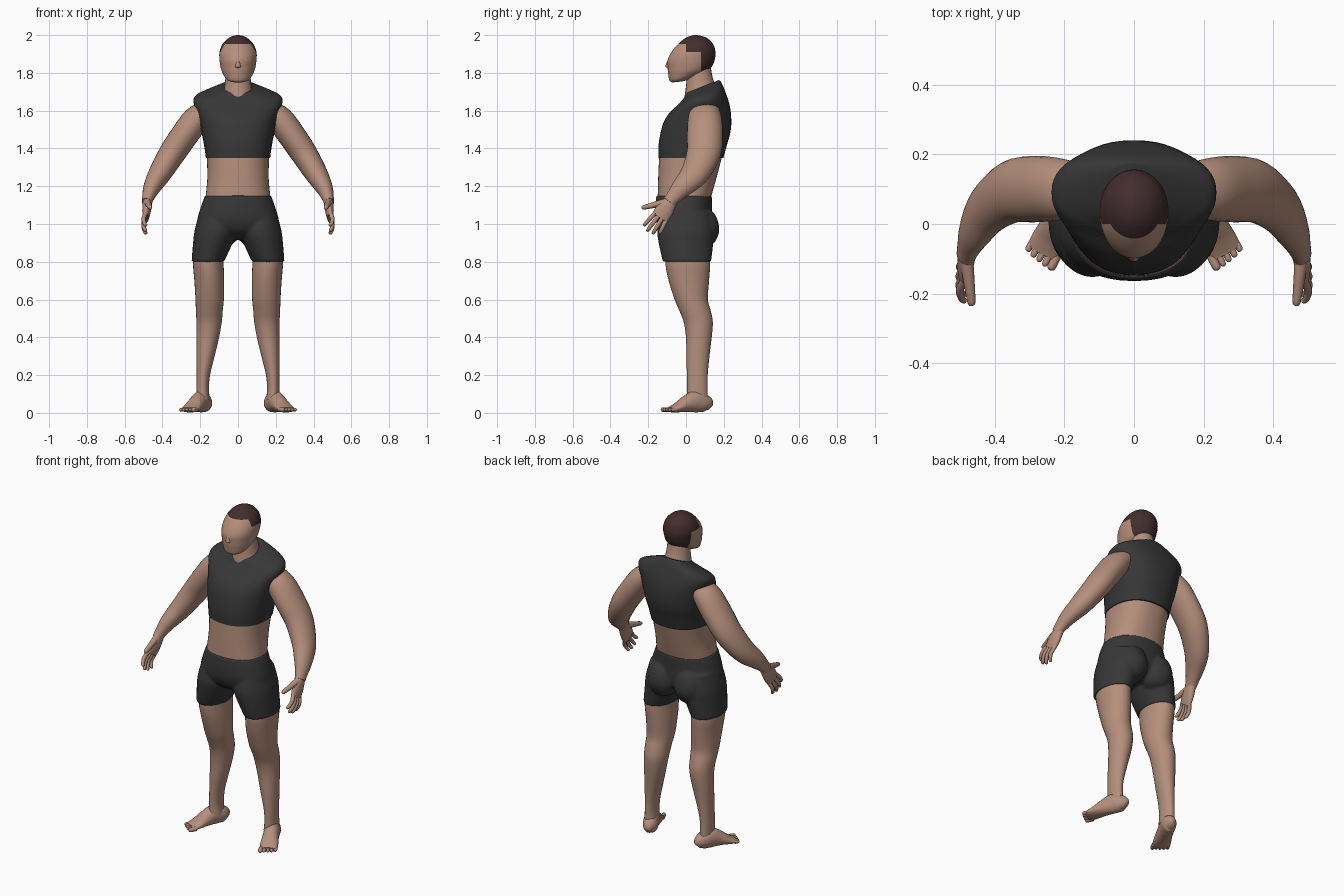
import bpy, bmesh, math
from mathutils import Vector

if "Cube" in bpy.data.objects:
    bpy.data.objects.remove(bpy.data.objects["Cube"])

X, Y, Z = Vector((1, 0, 0)), Vector((0, 1, 0)), Vector((0, 0, 1))


def material(name, rgb):
    m = bpy.data.materials.new(name)
    m.diffuse_color = (*rgb, 1)
    m.use_nodes = True
    m.node_tree.nodes["Principled BSDF"].inputs["Base Color"].default_value = m.diffuse_color
    return m


skin = material("skin", (0.46, 0.275, 0.20))
cloth = material("dark cloth", (0.038, 0.038, 0.038))
hair = material("dark brown hair", (0.055, 0.026, 0.028))


def spline(rows, steps):
    """Catmull-Rom through rows of numbers."""
    out = []
    for i in range(len(rows) - 1):
        a, b, c, d = (rows[max(i - 1, 0)], rows[i], rows[i + 1], rows[min(i + 2, len(rows) - 1)])
        for s in range(steps):
            t = s / steps
            out.append([0.5 * (2 * q + (r - p) * t + (2 * p - 5 * q + 4 * r - w) * t * t
                               + (3 * q - p - 3 * r + w) * t ** 3) for p, q, r, w in zip(a, b, c, d)])
    return out + [list(rows[-1])]


def tube(bm, rows, ref=Y, axis=None, n=24, steps=4, power=2.0):
    """Loft of ovals: rows are x, y, z, side radius, ref radius, tilt."""
    rows = spline([list(r) + [0] * (6 - len(r)) for r in rows], steps)
    rings = []
    for i, r in enumerate(rows):
        t = axis or Vector(rows[min(i + 1, len(rows) - 1)][:3]) - Vector(rows[max(i - 1, 0)][:3])
        u = t.cross(ref).normalized()
        v = u.cross(t).normalized()
        ring = []
        for k in range(n):
            a = 2 * math.pi * k / n
            c, s = math.cos(a), math.sin(a)
            c = math.copysign(abs(c) ** (2 / power), c)
            s = math.copysign(abs(s) ** (2 / power), s)
            co = Vector(r[:3]) + u * c * max(r[3], 0.001) + v * s * max(r[4], 0.001)
            co.z += r[5] * s * r[4]
            ring.append(bm.verts.new(co))
        rings.append(ring)
    for a, b in zip(rings, rings[1:]):
        for k in range(n):
            bm.faces.new((a[k], a[(k + 1) % n], b[(k + 1) % n], b[k]))
    bm.faces.new(rings[0][::-1])
    bm.faces.new(rings[-1])


def level(bm, rows, **kw):
    """Upright loft: rows are z, front y, back y, half width, tilt."""
    rows = [(0, (r[1] + r[2]) / 2, r[0], r[3], (r[2] - r[1]) / 2, *r[4:]) for r in rows]
    tube(bm, rows, axis=-Z, **kw)


def finish(name, bm, *mats, mirror=False):
    bmesh.ops.recalc_face_normals(bm, faces=bm.faces)
    me = bpy.data.meshes.new(name)
    bm.to_mesh(me)
    bm.free()
    for m in mats:
        me.materials.append(m)
    ob = bpy.data.objects.new(name, me)
    bpy.context.collection.objects.link(ob)
    bpy.context.view_layer.objects.active = ob
    bpy.ops.object.select_all(action='DESELECT')
    ob.select_set(True)
    bpy.ops.object.shade_smooth_by_angle(angle=math.radians(50))
    if mirror:
        ob.modifiers.new("mirror", 'MIRROR')
    return ob


# Head, with the hair cut along clean hairlines
bm = bmesh.new()
level(bm, [(1.752, -.07, -.02, .03, .1), (1.765, -.087, .03, .06, .1), (1.80, -.095, .10, .082),
           (1.83, -.097, .135, .092), (1.87, -.097, .152, .098), (1.91, -.077, .156, .098),
           (1.95, -.045, .145, .083), (1.98, -.01, .118, .056), (1.995, .02, .085, .028),
           (2.0, .045, .06, .008)], n=40, steps=5)
for co, no in (((0, 0, 1.953), Z), ((0, 0, 1.91), Z), ((0, 0, 1.805), Z), ((0, 0, 0), Y), ((0, .08, 0), Y)):
    bmesh.ops.bisect_plane(bm, geom=bm.verts[:] + bm.edges[:] + bm.faces[:], plane_co=co, plane_no=no)
for f in bm.faces:
    c = f.calc_center_median()
    if c.z > 1.953 or (c.y > 0 and c.z > 1.91) or (c.y > .08 and c.z > 1.805):
        f.material_index = 1
finish("head", bm, skin, hair)

# Nose ridge
bm = bmesh.new()
level(bm, [(1.825, -.09, -.08, .005), (1.832, -.108, -.08, .015), (1.85, -.104, -.08, .012),
           (1.885, -.092, -.07, .007)], n=12)
finish("nose", bm, skin)

# Neck
bm = bmesh.new()
level(bm, [(1.66, -.01, .17, .085), (1.73, 0, .155, .072), (1.78, .005, .14, .066), (1.84, .01, .13, .06)])
finish("neck", bm, skin)

# Cropped sleeveless shirt with a tilted neckline
bm = bmesh.new()
level(bm, [(1.35, -.145, .198, .17), (1.42, -.145, .217, .18), (1.48, -.135, .234, .192),
           (1.54, -.118, .24, .203), (1.60, -.085, .235, .219, .05), (1.645, -.045, .222, .236, .12),
           (1.677, -.022, .208, .226, .2), (1.70, -.01, .196, .175, .3), (1.722, -.002, .182, .105, .38),
           (1.727, .0, .172, .08, .4)], n=48, power=2.3)
finish("shirt", bm, cloth)

# Bare waist
bm = bmesh.new()
level(bm, [(1.36, -.142, .192, .166), (1.25, -.147, .163, .162), (1.14, -.15, .132, .172)], n=48, power=2.3)
finish("waist", bm, skin)

# Shorts: pelvis, buttocks and thigh tubes fused together
bm = bmesh.new()
level(bm, [(1.15, -.157, .137, .175), (1.09, -.163, .138, .197), (1.02, -.16, .14, .216),
           (.96, -.13, .13, .21), (.915, -.06, .08, .12)], n=40, power=2.2)
for s in (-1, 1):
    tube(bm, [(s * .115, 0, 1.06, .09, .13), (s * .117, 0, .97, .112, .152), (s * .133, 0, .90, .105, .145),
              (s * .16, .005, .80, .086, .128)], axis=-Z, n=32)
    tube(bm, [(s * .085, .085, 1.08, .02, .03), (s * .09, .085, 1.05, .07, .07), (s * .09, .085, .97, .09, .092),
              (s * .09, .08, .90, .07, .07), (s * .09, .07, .87, .02, .03)], axis=-Z)
ob = finish("shorts", bm, cloth)
mod = ob.modifiers.new("fuse", 'REMESH')
mod.mode, mod.voxel_size, mod.use_smooth_shade = 'VOXEL', .007, True
mod = ob.modifiers.new("soften", 'SMOOTH')
mod.factor, mod.iterations = .5, 4

# Legs
bm = bmesh.new()
tube(bm, [(.157, .008, .84, .08, .118), (.157, .01, .78, .081, .118), (.152, .015, .70, .079, .107),
          (.15, .028, .60, .075, .088), (.152, .048, .54, .071, .083), (.153, .065, .48, .067, .077),
          (.16, .068, .40, .06, .068), (.172, .063, .30, .048, .061), (.184, .06, .20, .036, .055),
          (.187, .06, .13, .033, .054), (.185, .06, .07, .036, .056)], axis=-Z, n=32)
finish("legs", bm, skin, mirror=True)

# Feet with five toes each
bm = bmesh.new()
d, n = Vector((.447, -.894, 0)), Vector((-.894, -.447, 0))
tube(bm, [(.165, .128, .03, .015, .022), (.17, .115, .042, .032, .04), (.178, .09, .052, .042, .05),
          (.197, .05, .06, .044, .058), (.22, .0, .046, .046, .044), (.24, -.04, .03, .05, .028),
          (.256, -.07, .02, .05, .018), (.264, -.085, .017, .046, .013)], ref=Z, n=24)
for i in range(5):
    k = (2 - i) * .0205
    r = .013 if i == 0 else .0095
    base = Vector((.257, -.072, .017)) + n * k
    end = (.047, .045, .041, .036, .028)[i]
    tube(bm, [(*(base + d * e), r * q, r * q) for e, q in
              ((0, 1), (end * .6, 1), (end * .9, .8), (end, .2))], ref=Z, n=10, steps=3)
finish("feet", bm, skin, mirror=True)

# Arms
bm = bmesh.new()
tube(bm, [(.16, .10, 1.61, .05, .075), (.22, .10, 1.555, .072, .09), (.285, .10, 1.468, .073, .095),
          (.35, .093, 1.372, .07, .09), (.415, .045, 1.265, .06, .075), (.455, -.02, 1.195, .046, .056),
          (.474, -.065, 1.145, .033, .04), (.482, -.09, 1.115, .027, .035)], n=28)
finish("arms", bm, skin, mirror=True)

# Hands: palm, four fingers and a thumb
bm = bmesh.new()
d, w = Vector((.1, -.55, -.83)).normalized(), Vector((0, -.83, .55))
wrist = Vector((.477, -.075, 1.13))
tube(bm, [(*(wrist + d * e), t, b) for e, t, b in
          ((0, .025, .033), (.04, .025, .042), (.08, .022, .048), (.118, .016, .045))], ref=-w, n=20)
for i in range(4):
    k = 1.5 - i
    base = wrist + d * .105 + w * k * .023
    aim = d + w * k * .09
    size = (.095, .11, .105, .085)[i]
    tube(bm, [(*(base + aim * size * e + X * b), .0115 * q, .0115 * q) for e, b, q in
              ((0, 0, 1), (.45, .008, 1), (.8, 0, .9), (.96, -.01, .7), (1, -.012, .2))], ref=-w, n=10, steps=3)
thumb = wrist + d * .03 + w * .02
tip = Vector((.465, -.235, 1.085))
tube(bm, [(*thumb.lerp(tip, e), .015 * q, .015 * q) for e, q in
          ((0, 1.3), (.4, 1.1), (.75, .9), (.95, .7), (1, .2))], ref=Z, n=12, steps=3)
finish("hands", bm, skin, mirror=True)
